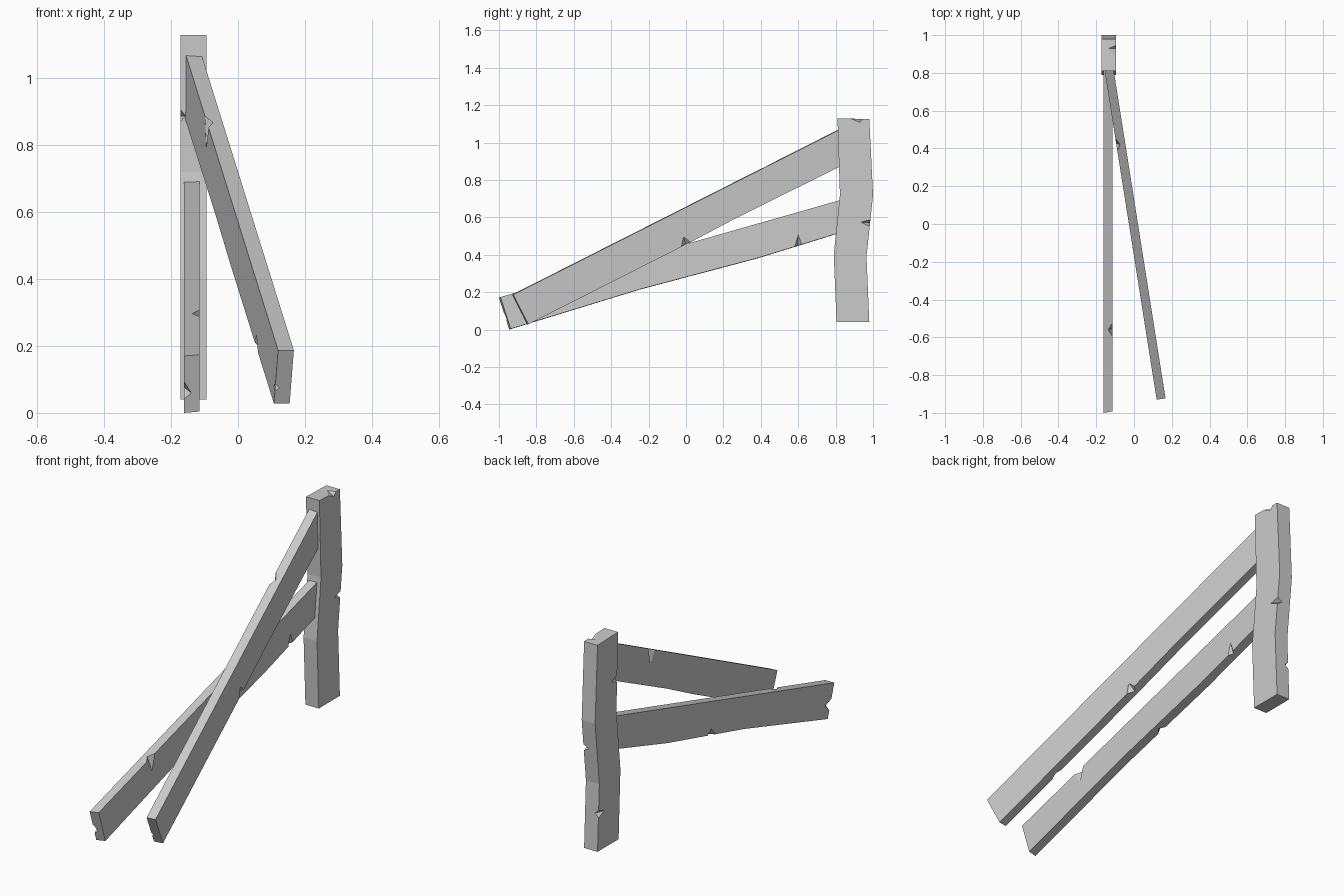
import bpy
import bmesh
from mathutils import Vector

cube = bpy.data.objects.get("Cube")
if cube:
    bpy.data.objects.remove(cube, do_unlink=True)

wood = bpy.data.materials.new("weathered_grey")
wood.use_nodes = True
GREY = (0.6, 0.6, 0.6, 1)
wood.diffuse_color = GREY
wood.node_tree.nodes["Principled BSDF"].inputs["Base Color"].default_value = GREY


def make_object(name, bm):
    bmesh.ops.recalc_face_normals(bm, faces=bm.faces)
    mesh = bpy.data.meshes.new(name)
    bm.to_mesh(mesh)
    bm.free()
    mesh.materials.append(wood)
    obj = bpy.data.objects.new(name, mesh)
    bpy.context.collection.objects.link(obj)
    return obj


def board(name, outline, side_x, offset):
    """Extrude a side outline of (y, z) points; side_x gives x of its right face."""
    bm = bmesh.new()
    face = bm.faces.new([bm.verts.new((side_x(y), y, z)) for y, z in outline])
    ext = bmesh.ops.extrude_face_region(bm, geom=[face])
    moved = [v for v in ext["geom"] if isinstance(v, bmesh.types.BMVert)]
    bmesh.ops.translate(bm, verts=moved, vec=offset)
    return make_object(name, bm)


def chip(obj, point, edge, side_a, side_b):
    """Cut a splinter notch on an edge: half width along it, depth over each face."""
    p, e, a, b = (Vector(v) for v in (point, edge, side_a, side_b))
    bm = bmesh.new()
    out = -(a.normalized() + b.normalized()) * 0.02
    for co in (p + e, p - e, p + a, p + b, p + out + e, p + out - e):
        bm.verts.new(co)
    bmesh.ops.convex_hull(bm, input=bm.verts)
    cutter = make_object(obj.name + "_chip_cutter", bm)
    cutter.hide_render = True
    cutter.hide_set(True)
    mod = obj.modifiers.new("chip", "BOOLEAN")
    mod.operation = "DIFFERENCE"
    mod.solver = "EXACT"
    mod.object = cutter


# Crooked upright post
post = board("post", [(.805, .04), (.79, .4), (.823, .72), (.81, 1.13),
                      (.98, 1.125), (1, .72), (.965, .39), (.98, .04)],
             lambda y: -.172, (.078, 0, 0))
chip(post, (-.094, .915, 1.127), (0, .032, 0), (-.04, .015, 0), (0, .015, -.02))
chip(post, (-.094, .984, .57), (0, .003, .018), (0, -.05, .005), (-.03, 0, 0))
chip(post, (-.172, .815, .888), (0, 0, .02), (.016, 0, 0), (0, .05, 0))
chip(post, (-.172, .972, .235), (0, 0, .02), (.02, 0, 0), (0, -.05, 0))

# Lower rail, parallel to the fence line
low = board("lower_rail", [(-1, .17), (-.945, 0), (-.25, .213), (.38, .38),
                           (.812, .513), (.822, .69)],
            lambda y: -.162, (.047, .008, .004))
chip(low, (-.115, -.56, .299), (0, .035, .01), (-.022, 0, 0), (0, .01, -.075))
chip(low, (-.115, .6, .451), (0, .018, .0055), (-.02, 0, 0), (0, 0, .055))
chip(low, (-.162, .02, .287), (0, .03, .008), (.025, 0, 0), (0, 0, .03))
chip(low, (-.162, -.967, .068), (0, -.009, .027), (.024, .004, -.01), (0, .045, .01))

# Upper rail, swung out sideways at its fallen end
top = board("upper_rail", [(-.93, .187), (-.85, .028), (0, .458), (.25, .59),
                           (.82, .874), (.82, 1.072)],
            lambda y: -.155 + .158 * (.81 - y), (.047, .007, 0))
chip(top, (-.094, .42, .87), (-.005, .035, .018), (.02, 0, 0), (0, .01, -.08))
chip(top, (.02, 0, .456), (-.005, .024, .012), (-.025, 0, 0), (0, -.015, .045))
chip(top, (.056, -.52, .195), (-.005, .03, .015), (.012, 0, 0), (0, 0, .04))
chip(top, (.112, -.873, .075), (0, -.006, .01), (.012, .002, 0), (0, .03, .01))
